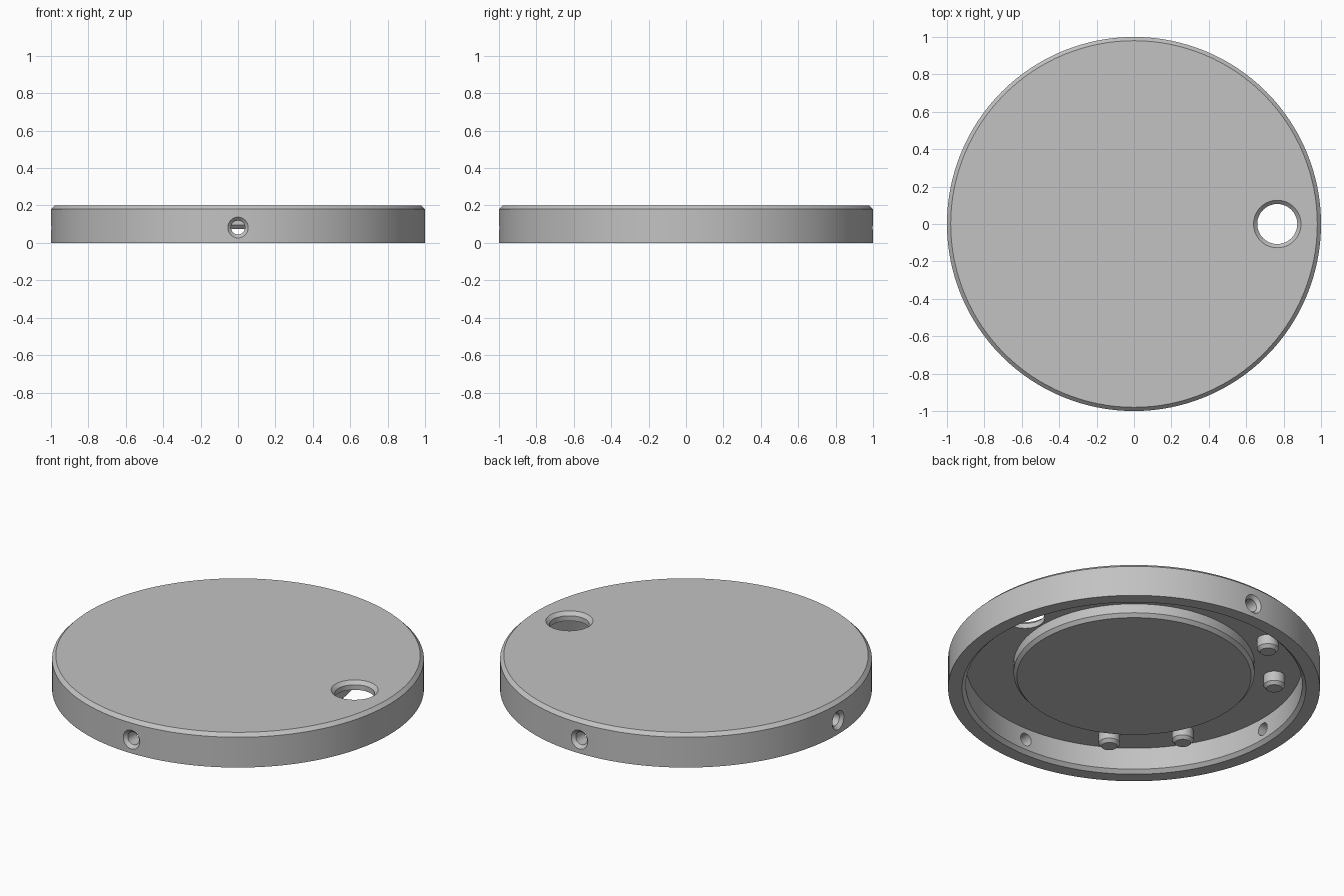
import bpy, bmesh
from math import radians, cos, sin, tau
from mathutils import Matrix, Vector

cube = bpy.data.objects.get("Cube")
if cube:
    bpy.data.objects.remove(cube, do_unlink=True)

# One plain grey for every part
grey = bpy.data.materials.new("satin_grey")
grey.use_nodes = True
GREY = (0.54, 0.54, 0.54, 1)
grey.diffuse_color = GREY
grey.node_tree.nodes["Principled BSDF"].inputs["Base Color"].default_value = GREY


def lathe(name, profile, steps, matrix=Matrix()):
    """Revolve a closed (radius, height) profile around z."""
    bm = bmesh.new()
    verts = [bm.verts.new((r, 0, z)) for r, z in profile]
    edges = [bm.edges.new(pair) for pair in zip(verts, verts[1:])]
    bmesh.ops.spin(bm, geom=verts + edges, cent=(0, 0, 0), axis=(0, 0, 1),
                   angle=tau, steps=steps)
    bmesh.ops.remove_doubles(bm, verts=bm.verts, dist=0.0001)
    bmesh.ops.recalc_face_normals(bm, faces=bm.faces)
    mesh = bpy.data.meshes.new(name)
    bm.to_mesh(mesh)
    bm.free()
    mesh.transform(matrix)
    mesh.materials.append(grey)
    obj = bpy.data.objects.new(name, mesh)
    bpy.context.collection.objects.link(obj)
    return obj


def activate(obj):
    bpy.ops.object.select_all(action='DESELECT')
    obj.select_set(True)
    bpy.context.view_layer.objects.active = obj


def cut(obj, cutter):
    cutter.hide_render = True
    mod = obj.modifiers.new("cut", 'BOOLEAN')
    mod.operation, mod.solver, mod.object = 'DIFFERENCE', 'EXACT', cutter
    activate(obj)
    bpy.ops.object.modifier_apply(modifier=mod.name)
    bpy.data.objects.remove(cutter, do_unlink=True)


def finish(obj):
    activate(obj)
    bpy.ops.object.shade_smooth_by_angle(angle=radians(30))


FLOOR, TIP, PITCH = 0.15, 0.075, 0.766

# Lid: chamfered disc, hollow below, with a round boss in the middle
lid = lathe("lid", [(0, TIP), (0.63, TIP), (0.648, TIP + 0.02), (0.648, FLOOR),
                    (0.905, FLOOR), (0.905, 0.02), (0.925, 0), (1, 0),
                    (1, 0.18), (0.98, 0.2), (0, 0.2)], 128)

# Countersunk hole through the top plate
cut(lid, lathe("top_hole_cutter",
               [(0, 0.1), (0.107, 0.1), (0.107, 0.18), (0.137, 0.21), (0, 0.21)],
               64, Matrix.Translation((PITCH, 0, 0))))

# Countersunk screw holes through the rim: front, back and one side
for direction in ((0, -1, 0), (0, 1, 0), (-1, 0, 0)):
    turn = Vector(direction).to_track_quat('Z', 'Y').to_matrix().to_4x4()
    cut(lid, lathe("screw_hole_cutter",
                   [(0, 0.85), (0.037, 0.85), (0.037, 0.981), (0.067, 1.011), (0, 1.011)],
                   32, Matrix.Translation((0, 0, 0.082)) @ turn))
finish(lid)

# Chamfered pins hanging from the underside
for i, degrees in enumerate((120, 150, 210, 240)):
    a = radians(degrees)
    pin = lathe(f"pin_{i + 1}",
                [(0, TIP), (0.042, TIP), (0.058, TIP + 0.018),
                 (0.058, FLOOR + 0.01), (0, FLOOR + 0.01)],
                32, Matrix.Translation((PITCH * cos(a), PITCH * sin(a), 0)))
    finish(pin)
